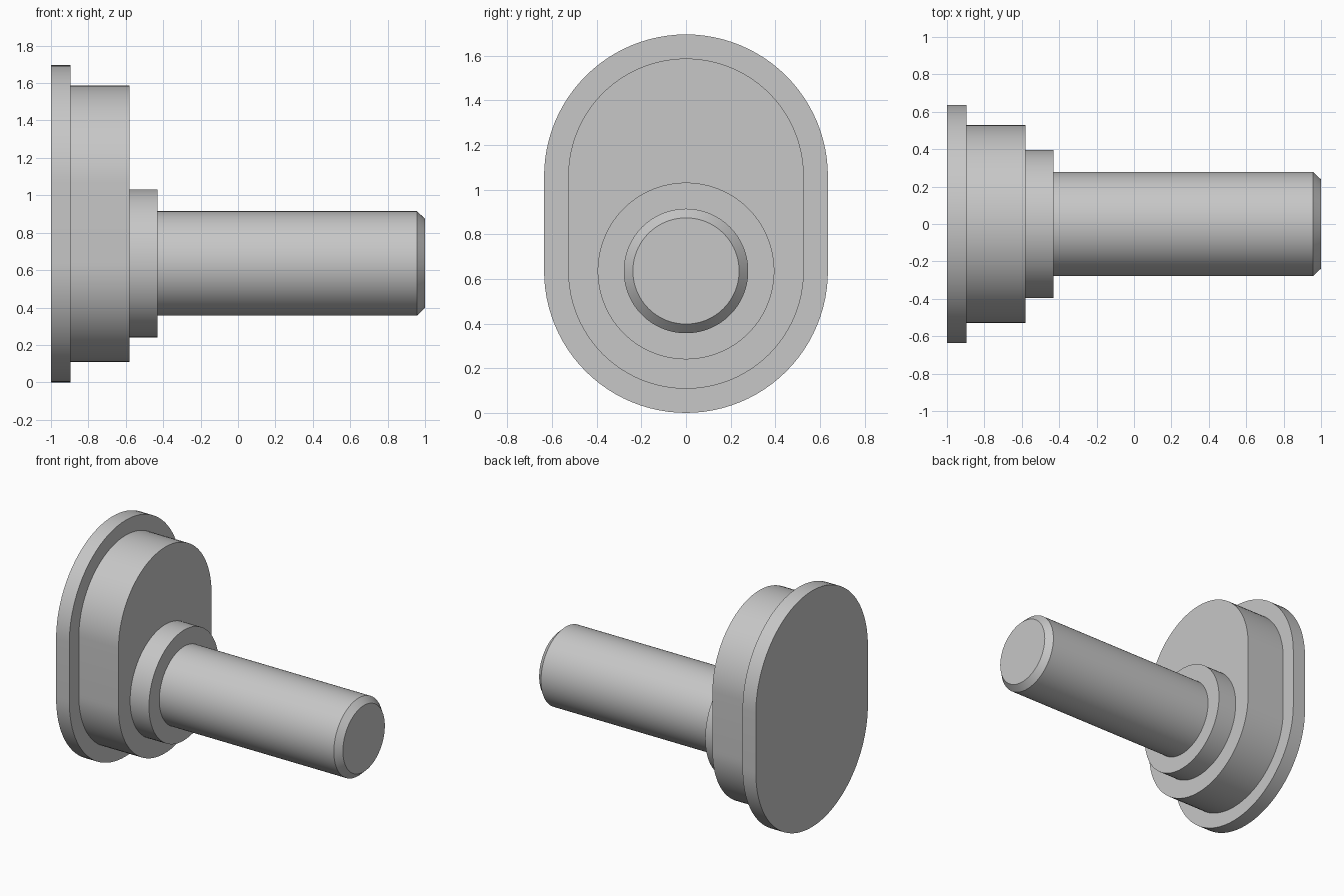
import bpy
import bmesh
import math

cube = bpy.data.objects.get("Cube")
if cube:
    bpy.data.objects.remove(cube, do_unlink=True)

AXIS_Z = 0.636   # height of the shaft axis
SLOT = 0.424     # distance between the two arc centres of the plates
SEGMENTS = 48    # sides per half circle

grey = bpy.data.materials.new("plain grey")
grey.use_nodes = True
grey.diffuse_color = (0.57, 0.57, 0.57, 1)
grey.node_tree.nodes["Principled BSDF"].inputs["Base Color"].default_value = grey.diffuse_color


def outline(radius, slot):
    """Circle, or a rounded slot when the upper half is lifted."""
    points = []
    for half, lift in ((0, slot), (1, 0)):
        # a plain circle shares the end points of its two halves
        count = SEGMENTS + 1 if slot else SEGMENTS
        for i in range(count):
            a = math.pi * (half + i / SEGMENTS)
            points.append((radius * math.cos(a), AXIS_Z + lift + radius * math.sin(a)))
    return points


def stepped_solid(name, stations, slot=0):
    """Loft the outline along x through (x, radius) stations and cap both ends."""
    bm = bmesh.new()
    rings = [[bm.verts.new((x, y, z)) for y, z in outline(r, slot)] for x, r in stations]
    for a, b in zip(rings, rings[1:]):
        for i in range(len(a)):
            j = (i + 1) % len(a)
            bm.faces.new((a[i], a[j], b[j], b[i]))
    bm.faces.new(rings[0])
    bm.faces.new(rings[-1])
    bmesh.ops.recalc_face_normals(bm, faces=bm.faces)
    mesh = bpy.data.meshes.new(name)
    bm.to_mesh(mesh)
    bm.free()
    mesh.materials.append(grey)
    obj = bpy.data.objects.new(name, mesh)
    bpy.context.collection.objects.link(obj)
    bpy.ops.object.select_all(action="DESELECT")
    obj.select_set(True)
    bpy.context.view_layer.objects.active = obj
    bpy.ops.object.shade_smooth_by_angle(angle=math.radians(30))


# Slot-shaped flange and block
stepped_solid("flange_plate", [(-1, 0.636), (-0.895, 0.636)], SLOT)
stepped_solid("slot_block", [(-0.895, 0.528), (-0.58, 0.528)], SLOT)

# Round collar and shaft with a chamfered tip
stepped_solid("collar", [(-0.58, 0.396), (-0.43, 0.396)])
stepped_solid("shaft", [(-0.43, 0.279), (0.957, 0.279), (1, 0.238)])
